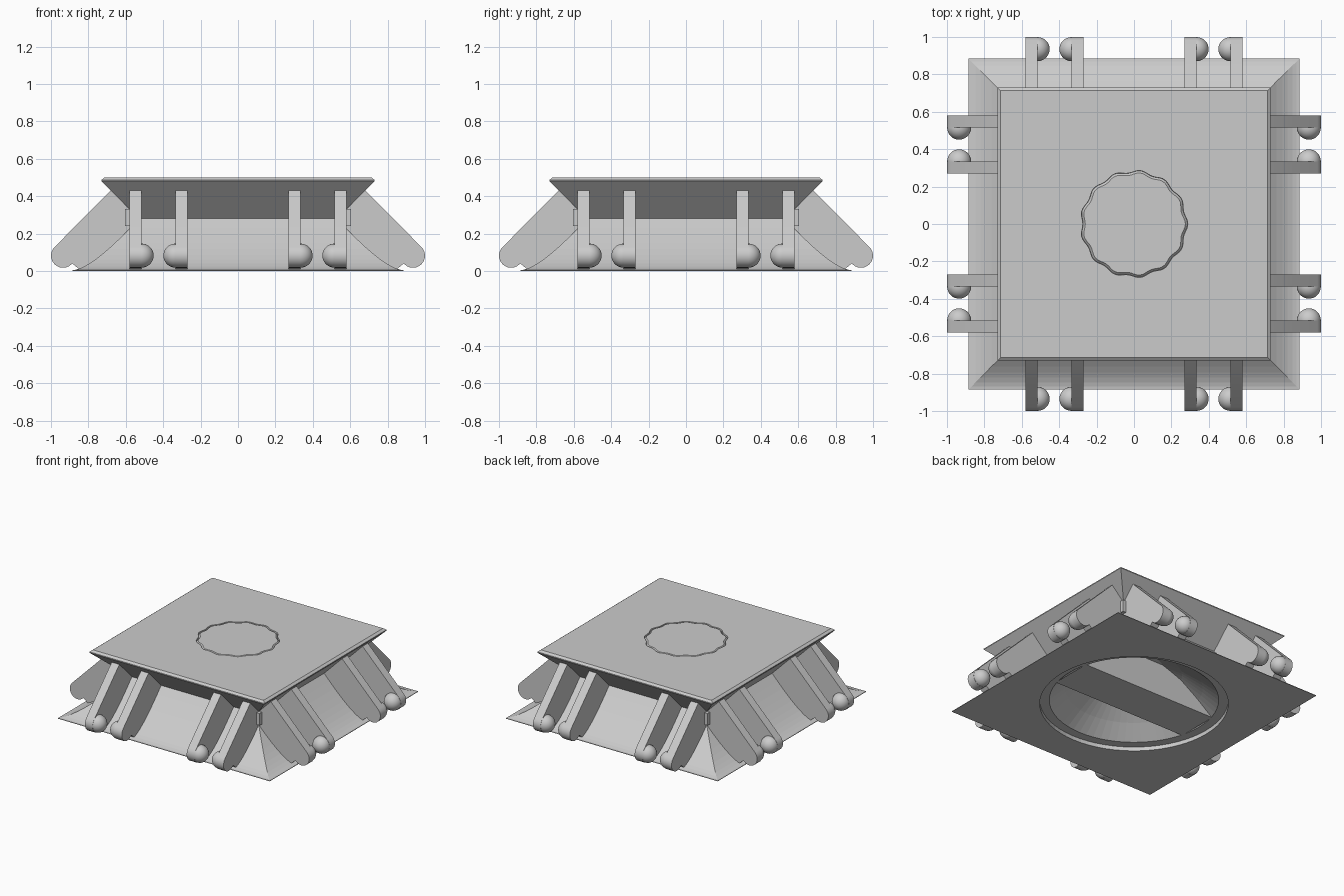
import bpy, bmesh, math
from mathutils import Matrix

if "Cube" in bpy.data.objects:
    bpy.data.objects.remove(bpy.data.objects["Cube"])


def finish(bm, name, smooth=False):
    bmesh.ops.recalc_face_normals(bm, faces=bm.faces)
    me = bpy.data.meshes.new(name)
    bm.to_mesh(me)
    bm.free()
    ob = bpy.data.objects.new(name, me)
    bpy.context.collection.objects.link(ob)
    if smooth:
        for p in me.polygons:
            p.use_smooth = True
        bpy.context.view_layer.objects.active = ob
        ob.select_set(True)
        bpy.ops.object.shade_smooth_by_angle(angle=math.radians(30))
        ob.select_set(False)
    return ob


def loft(name, rings):
    """Closed solid through rings of equal point counts."""
    bm = bmesh.new()
    vs = [[bm.verts.new(p) for p in ring] for ring in rings]
    n = len(vs[0])
    for a, b in zip(vs, vs[1:]):
        for i in range(n):
            bm.faces.new((a[i], a[(i + 1) % n], b[(i + 1) % n], b[i]))
    bm.faces.new(vs[0])
    bm.faces.new(vs[-1])
    return finish(bm, name)


def circle(r, z, n=64, waves=0, amp=0.0):
    return [((r + amp * math.cos(waves * a)) * math.cos(a),
             (r + amp * math.cos(waves * a)) * math.sin(a), z)
            for a in (2 * math.pi * i / n for i in range(n))]


def square(r, z):
    return [(-r, -r, z), (r, -r, z), (r, r, z), (-r, r, z)]


def add_prism(bm, pts, a, b, place):
    """Extrude a 2D outline between offsets a and b."""
    lo = [bm.verts.new(place(u, v, a)) for u, v in pts]
    hi = [bm.verts.new(place(u, v, b)) for u, v in pts]
    n = len(pts)
    bm.faces.new(lo)
    bm.faces.new(hi)
    for i in range(n):
        bm.faces.new((lo[i], lo[(i + 1) % n], hi[(i + 1) % n], hi[i]))


def cut(ob, cutter):
    m = ob.modifiers.new("cut", 'BOOLEAN')
    m.operation, m.solver, m.object = 'DIFFERENCE', 'EXACT', cutter
    bpy.context.view_layer.objects.active = ob
    bpy.ops.object.modifier_apply(modifier=m.name)
    bpy.data.objects.remove(cutter)


# Pedestal body: concave skirt, narrow waist, flared top slab
skirt = []
for i in range(11):
    t = i / 10
    w = ((1 - t) ** 2, 2 * t * (1 - t), t * t)
    skirt.append((w[0] * .87 + w[1] * .76 + w[2] * .53,
                  w[0] * .006 + w[1] * .03 + w[2] * .28))
profile = [(.885, 0), (.885, .004)] + skirt + [(.73, .48), (.73, .487), (.713, .5)]
body = loft("pedestal_body", [square(r, z) for r, z in profile])

# Round stepped bowl in the underside
bowl = [(.645, -.05), (.645, .03), (.58, .0301), (.47, .12), (.33, .22), (.2, .28)]
cut(body, loft("bowl_cutter", [circle(r, z) for r, z in bowl]))

# Scalloped groove in the top, sloping down outwards to a steep outer wall
bm = bmesh.new()
N = 156
section = [(.262, .51), (.268, .499), (.279, .488), (.282, .51)]
rings = [[bm.verts.new(p) for p in circle(r, z, N, 13, .007)] for r, z in section]
for k in range(4):
    a, b = rings[k], rings[(k + 1) % 4]
    for i in range(N):
        j = (i + 1) % N
        bm.faces.new((a[i], a[j], b[j], b[i]))
cut(body, finish(bm, "groove_cutter"))

# Grip bar across the bowl
bm = bmesh.new()
add_prism(bm, [(-.565, .03), (.565, .03), (.25, .295), (-.25, .295)], -.16, .16,
          lambda u, v, w: (u, w, v))
finish(bm, "grip_bar")

# Small posts bridging the waist at the corners
for sx in (-1, 1):
    for sy in (-1, 1):
        bm = bmesh.new()
        bmesh.ops.create_cube(bm, size=1, matrix=Matrix.Translation((sx * .592, sy * .592, .285))
                              @ Matrix.Diagonal((.026, .026, .09, 1)))
        finish(bm, "corner_post")

# Clip arms: 45 degree plates with a rounded foot and a ball on the inner face
C, R = (.935, .082), .065
foot = [(C[0] + R * math.cos(math.radians(a)), C[1] + R * math.sin(math.radians(a)))
        for a in range(45, -121, -15)]
outline = [(.53, .28), (.68, .43)] + foot + [(.886, .04), (.85, .01), (.76, .01), (.7, .09), (.6, .2)]
for side in range(4):
    rot = Matrix.Rotation(side * math.pi / 2, 4, 'Z')
    for mid in (-.425, .425):
        for s in (-1, 1):
            bm = bmesh.new()
            add_prism(bm, outline, mid + s * .09, mid + s * .154,
                      lambda u, v, w: (w, -u, v))
            bmesh.ops.transform(bm, matrix=rot, verts=bm.verts)
            finish(bm, "clip_arm", True)
            bm = bmesh.new()
            bmesh.ops.create_uvsphere(
                bm, u_segments=24, v_segments=16, radius=R - .001,
                matrix=rot @ Matrix.Translation((mid + s * .09, -C[0], C[1]))
                @ Matrix.Rotation(math.pi / 2, 4, 'Y'))
            # keep only the half outside the plate
            bmesh.ops.bisect_plane(
                bm, geom=bm.verts[:] + bm.edges[:] + bm.faces[:],
                plane_co=rot @ Matrix.Translation((mid + s * .092, 0, 0)).translation,
                plane_no=rot.to_3x3() @ Matrix.Translation((s, 0, 0)).translation,
                clear_outer=True)
            bmesh.ops.holes_fill(bm, edges=[e for e in bm.edges if e.is_boundary], sides=0)
            finish(bm, "clip_ball", True)
